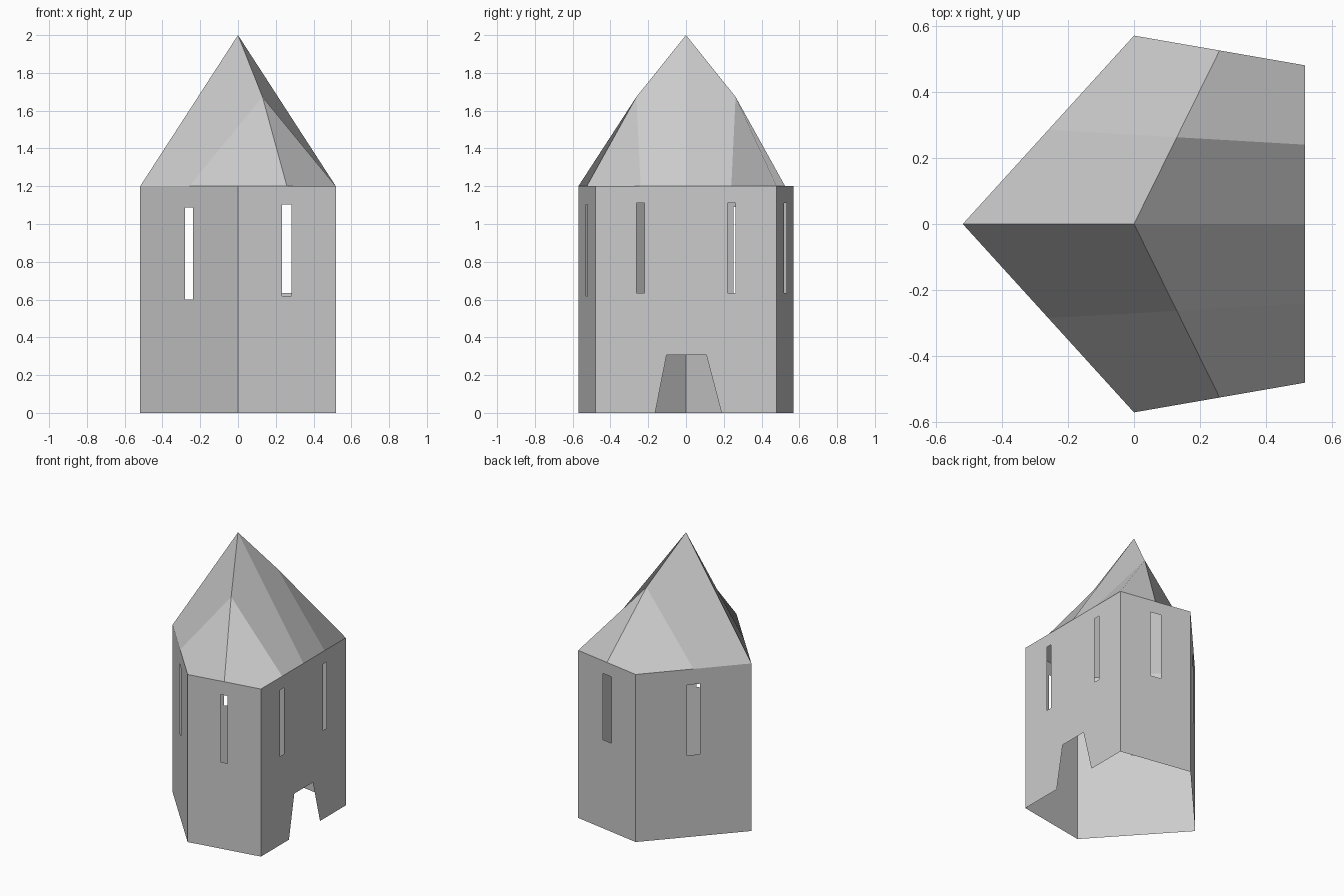
import bpy
import bmesh
from mathutils import Vector

cube = bpy.data.objects.get("Cube")
if cube:
    bpy.data.objects.remove(cube, do_unlink=True)

stone = bpy.data.materials.new("pale_grey")
stone.use_nodes = True
GREY = (0.6, 0.6, 0.6, 1)
stone.diffuse_color = GREY
stone.node_tree.nodes["Principled BSDF"].inputs["Base Color"].default_value = GREY

EAVES, PEAK, SHOULDER = 1.2, 2.0, 1.673
HALF_X, SIDE_Y, BACK_Y = 0.518, 0.57, 0.48


def finish(bm, name):
    mesh = bpy.data.meshes.new(name)
    bm.to_mesh(mesh)
    bm.free()
    mesh.materials.append(stone)
    obj = bpy.data.objects.new(name, mesh)
    bpy.context.collection.objects.link(obj)
    return obj


def window(t0, t1, z0, z1):
    return [(t0, z0), (t1, z0), (t1, z1), (t0, z1)]


def wall(name, a, b, windows, doorway=()):
    """Thin wall from plan point a to b; openings use (fraction along, height)."""
    bm = bmesh.new()
    a, b = Vector((*a, 0)), Vector((*b, 0))
    outline = [(0, 0), *doorway, (1, 0), (1, EAVES), (0, EAVES)]
    edges = []
    for loop in [outline] + windows:
        verts = [bm.verts.new(a.lerp(b, t) + Vector((0, 0, z))) for t, z in loop]
        edges += [bm.edges.new((v, verts[i - 1])) for i, v in enumerate(verts)]
    normal = (b - a).cross(Vector((0, 0, 1))).normalized()
    bmesh.ops.triangle_fill(bm, use_beauty=True, edges=edges, normal=normal)
    for face in bm.faces:
        face.normal_update()
        if face.normal.dot(normal) < 0:
            face.normal_flip()
    finish(bm, name)


# Five walls around the plan, counter-clockwise from the pointed side
point = (-HALF_X, 0)
front, front_end = (0, -SIDE_Y), (HALF_X, -BACK_Y)
back_end, back = (HALF_X, BACK_Y), (0, SIDE_Y)
door = [(0.33, 0), (0.393, 0.307), (0.612, 0.307), (0.696, 0)]

wall("front_right_wall", point, front, [window(0.46, 0.542, 0.6, 1.088)])
wall("front_left_wall", front, front_end, [window(0.448, 0.546, 0.62, 1.103)])
wall("door_wall", front_end, back_end,
     [window(0.227, 0.271, 0.635, 1.11), window(0.729, 0.773, 0.635, 1.11)], door)
wall("back_left_wall", back_end, back, [window(0.433, 0.577, 0.635, 1.11)])
wall("back_right_wall", back, point, [window(0.443, 0.557, 0.585, 1.09)])

# Roof: a folded sheet of quads, five rows of three points from front to back
bm = bmesh.new()


def mid(p, q):
    return ((p[0] + q[0]) / 2, (p[1] + q[1]) / 2)


rows = []
for side in (-1, 1):
    corner, end = (0, side * SIDE_Y), (HALF_X, side * BACK_Y)
    eave_mid = mid(corner, end)
    outer = [(*corner, EAVES), (*eave_mid, EAVES), (*end, EAVES)]
    inner = [(*mid(point, corner), EAVES), (*mid(eave_mid, (0, 0)), SHOULDER),
             (*mid(end, (HALF_X, 0)), EAVES)]
    rows.append((outer, inner))
ridge = [(*point, EAVES), (0, 0, PEAK), (HALF_X, 0, EAVES)]
sheet = [rows[0][0], rows[0][1], ridge, rows[1][1], rows[1][0]]
grid = [[bm.verts.new(p) for p in row] for row in sheet]
for near, far in zip(grid, grid[1:]):
    for i in range(2):
        bm.faces.new((near[i], near[i + 1], far[i + 1], far[i]))
finish(bm, "roof")
